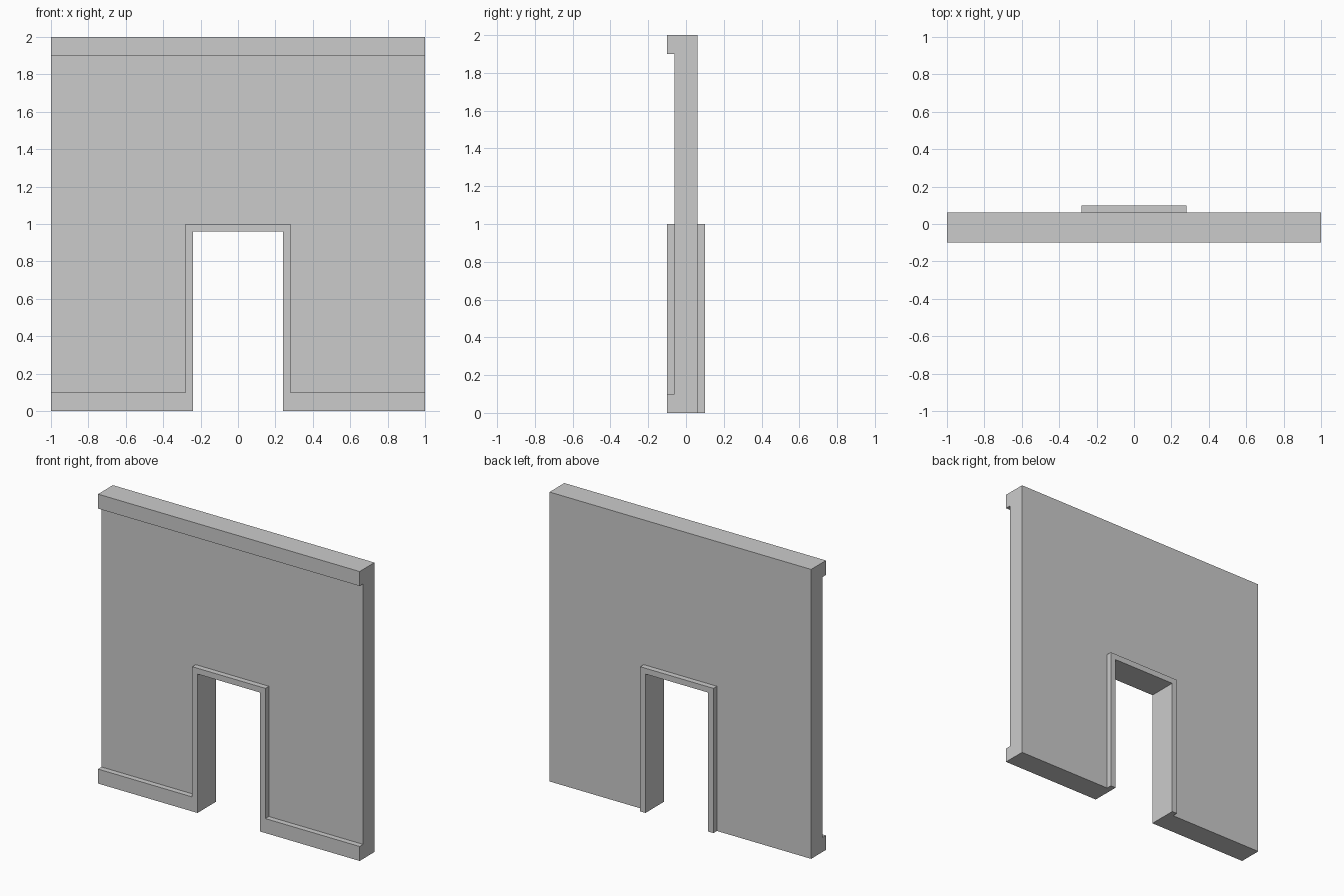
import bpy
import bmesh

if "Cube" in bpy.data.objects:
    bpy.data.objects.remove(bpy.data.objects["Cube"])

WALL_Y = 0.062   # half thickness of the plain wall
TRIM_Y = 0.10    # half depth of the trim and door frame


def finish(name, bm):
    bmesh.ops.recalc_face_normals(bm, faces=bm.faces)
    mesh = bpy.data.meshes.new(name)
    bm.to_mesh(mesh)
    bm.free()
    obj = bpy.data.objects.new(name, mesh)
    bpy.context.collection.objects.link(obj)
    return obj


def extruded(name, profile, x0, x1):
    """Extrude a (y, z) profile along x."""
    bm = bmesh.new()
    face = bm.faces.new([bm.verts.new((x0, y, z)) for y, z in profile])
    geom = bmesh.ops.extrude_face_region(bm, geom=[face])["geom"]
    verts = [g for g in geom if isinstance(g, bmesh.types.BMVert)]
    bmesh.ops.translate(bm, verts=verts, vec=(x1 - x0, 0, 0))
    return finish(name, bm)


def block(name, half_x, half_y, z0, z1):
    return extruded(name, [(-half_y, z0), (half_y, z0), (half_y, z1), (-half_y, z1)],
                    -half_x, half_x)


def combine(target, tool, operation):
    mod = target.modifiers.new(tool.name, 'BOOLEAN')
    mod.operation = operation
    mod.solver = 'EXACT'
    mod.object = tool
    tool.hide_render = True
    bpy.context.view_layer.objects.active = target
    bpy.ops.object.modifier_apply(modifier=mod.name)
    bpy.data.objects.remove(tool)


# Wall with skirting and cornice on the front side
wall = extruded("doorway_wall", [
    (-TRIM_Y, 0), (WALL_Y, 0), (WALL_Y, 2), (-TRIM_Y, 2),
    (-TRIM_Y, 1.9), (-WALL_Y, 1.9), (-WALL_Y, 0.1), (-TRIM_Y, 0.1)], -1, 1)

# Door frame standing proud of both sides
combine(wall, block("door_frame", 0.28, TRIM_Y, 0, 1.0), 'UNION')

# Door opening
combine(wall, block("door_opening", 0.24, 0.3, -0.2, 0.96), 'DIFFERENCE')
